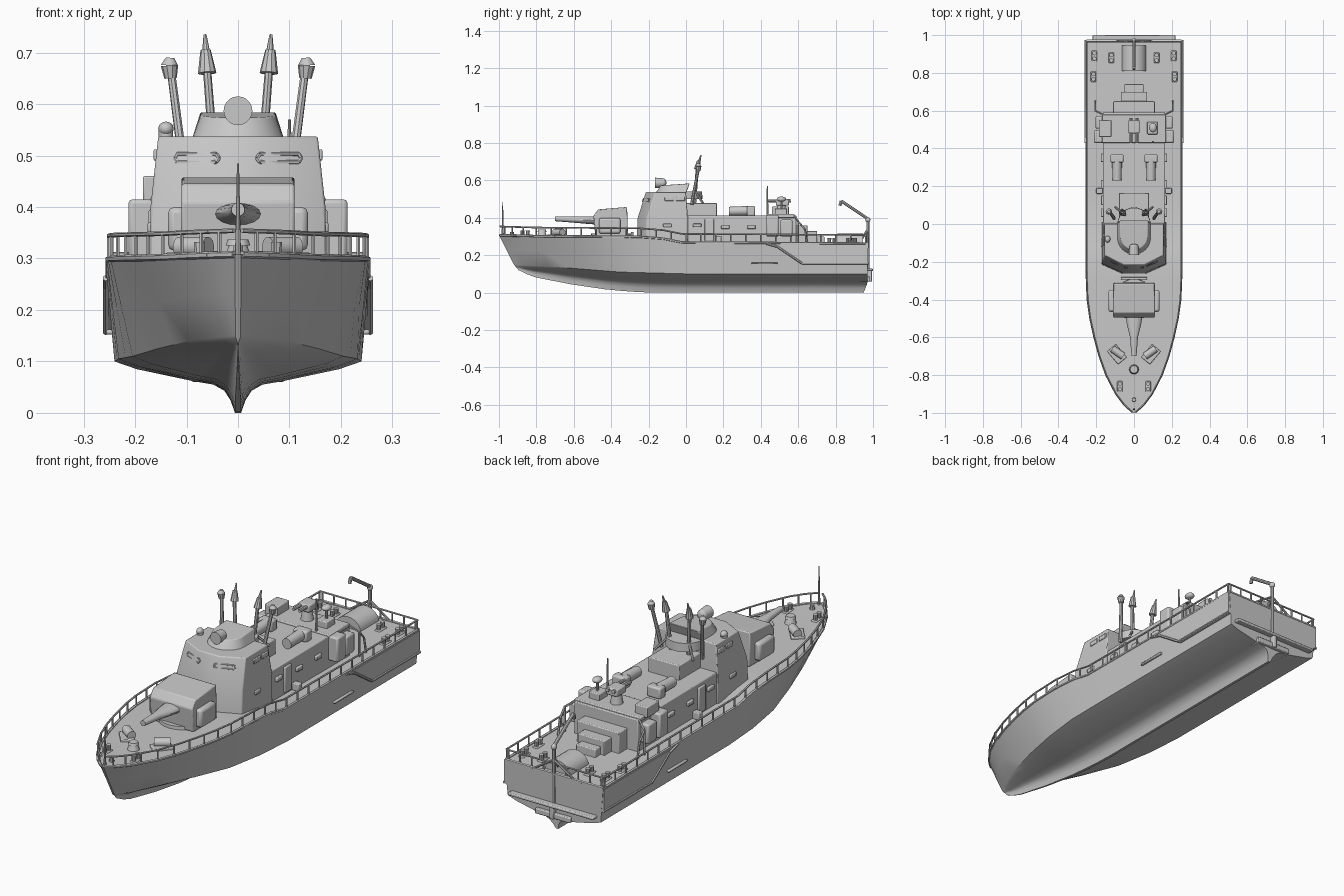
import bpy, bmesh, math
from mathutils import Vector, Matrix

if "Cube" in bpy.data.objects:
    bpy.data.objects.remove(bpy.data.objects["Cube"])

grey = bpy.data.materials.new("ship grey")
grey.diffuse_color = (0.58, 0.58, 0.58, 1)
grey.use_nodes = True
grey.node_tree.nodes["Principled BSDF"].inputs["Base Color"].default_value = grey.diffuse_color


def finish(name, bm, bevel=0):
    bmesh.ops.recalc_face_normals(bm, faces=bm.faces)
    me = bpy.data.meshes.new(name)
    bm.to_mesh(me)
    bm.free()
    me.materials.append(grey)
    ob = bpy.data.objects.new(name, me)
    bpy.context.collection.objects.link(ob)
    if bevel:
        m = ob.modifiers.new("bevel", 'BEVEL')
        m.width, m.segments = bevel, 2
    bpy.ops.object.select_all(action='DESELECT')
    ob.select_set(True)
    bpy.context.view_layer.objects.active = ob
    bpy.ops.object.shade_smooth_by_angle(angle=math.radians(32))
    return ob


def box(name, x, y, z, rot=0, bevel=0.004):
    """Box from (min, max) ranges, turned about its own vertical axis."""
    bm = bmesh.new()
    c = Vector([(a[0] + a[1]) / 2 for a in (x, y, z)])
    s = [a[1] - a[0] for a in (x, y, z)]
    turn = Matrix.Rotation(math.radians(rot), 4, "Z")
    bmesh.ops.create_cube(bm, size=1, matrix=Matrix.Translation(c) @ turn @ Matrix.Diagonal((*s, 1)))
    return finish(name, bm, bevel)


def loft(name, rings, bevel=0):
    """Closed rings joined by quads, capped at both ends."""
    bm = bmesh.new()
    vs = [[bm.verts.new(p) for p in r] for r in rings]
    n = len(vs[0])
    for a, b in zip(vs, vs[1:]):
        for i in range(n):
            bm.faces.new((a[i], a[(i + 1) % n], b[(i + 1) % n], b[i]))
    bm.faces.new(vs[0])
    bm.faces.new(vs[-1])
    return finish(name, bm, bevel)


def rods(name, segs, sides=8):
    """Round bars: (start, end, start radius, end radius)."""
    bm = bmesh.new()
    for p, q, r1, r2 in segs:
        p, q = Vector(p), Vector(q)
        d = q - p
        m = Matrix.Translation((p + q) / 2) @ d.to_track_quat('Z', 'Y').to_matrix().to_4x4()
        bmesh.ops.create_cone(bm, cap_ends=True, segments=sides, radius1=r1, radius2=r2, depth=d.length, matrix=m)
    return finish(name, bm)


def path(pts, r):
    return [(a, b, r, r) for a, b in zip(pts, pts[1:])]


def ball(name, c, s):
    bm = bmesh.new()
    bmesh.ops.create_uvsphere(bm, u_segments=16, v_segments=10, radius=1,
                              matrix=Matrix.Translation(c) @ Matrix.Diagonal((*s, 1)))
    return finish(name, bm)


def lerp(tab, t):
    for (a, u), (b, v) in zip(tab, tab[1:]):
        if t <= b:
            return u + (v - u) * max(0, t - a) / (b - a)
    return tab[-1][1]


# Hull
DECK_W = [(-1, .006), (-.975, .035), (-.95, .06), (-.9, .098), (-.8, .15), (-.7, .186), (-.6, .213),
          (-.5, .235), (-.4, .249), (-.25, .255), (1, .255)]
DECK_Z = [(-1, .308), (-.8, .302), (-.2, .298), (-.12, .288), (-.02, .268), (1, .262)]
CHINE_W = [(0, .005), (.05, .055), (.1, .095), (.2, .155), (.3, .205), (.4, .232), (.5, .24), (1, .24)]
CHINE_Z = [(0, .15), (.1, .14), (.2, .125), (.3, .11), (.5, .1), (1, .1)]
KEEL_Z = [(0, .12), (.04, .085), (.15, .045), (.25, .018), (.33, .004), (.4, 0), (1, 0)]
# Bottom section: share of chine width, share of chine height above keel
BOTTOM = [(.82, .85), (.37, .62), (.2, .55), (.11, .43), (.06, .24)]
rings = []
for t in [0, .0125, .025, .05, .075, .1, .15, .2, .25, .3, .35, .4, .44, .5, .6, .8, 1]:
    yd = -1 + 1.975 * t
    w, zd = lerp(DECK_W, yd), lerp(DECK_Z, yd)
    c, zc, zk = lerp(CHINE_W, t), lerp(CHINE_Z, t), lerp(KEEL_Z, t)
    at = lambda stem, end: stem + (end - stem) * t
    half = [(w, yd, zd), (.5 * (w + c), at(-.96, .973), .5 * (zd + zc)), (c, at(-.92, .97), zc)]
    half += [(a * c, at(-.895 - .025 * b, .95 + .02 * min(1, 2 * b)), zk + b * (zc - zk)) for a, b in BOTTOM]
    half.append((min(.006, .03 * c + .0005), at(-.895, .95), zk))
    rings.append(half + [(-x, y, z) for x, y, z in reversed(half)])
loft("hull", rings)


# Gunwale and railings
def edge(y, s, up=0, inset=.004):
    return (s * max(lerp(DECK_W, y) - inset, 0), y, lerp(DECK_Z, y) + up)


ys = [-.995, -.975, -.95, -.9, -.85, -.8, -.7, -.6, -.5, -.4, -.25, -.12, -.02, .2, .4, .6, .8, .965]
posts = [-.97, -.93, -.87] + [-.8 + .08 * i for i in range(23)]
for s, side in ((1, "right"), (-1, "left")):
    rods(side + "_gunwale", path([edge(y, s, 0) for y in ys], .007), 6)
    rods(side + "_rail", path([edge(y, s, .046) for y in ys], .0045), 6)
    rods(side + "_rail_posts", [(edge(y, s), edge(y, s, .046), .004, .004) for y in posts], 6)
rods("stern_rail", path([(-.25, .965, .308), (.25, .965, .308)], .0045)
     + [((x * .06, .965, .26), (x * .06, .965, .308), .004, .004) for x in range(-4, 5)], 6)
rods("stern_gunwale", path([(-.252, .97, .263), (.252, .97, .263)], .007), 6)
rods("bow_staff", [((0, -.98, .3), (0, -.98, .485), .006, .002)])

# Side sponsons with sloping strakes, transom shelf, rudder
for s in (1, -1):
    prof = [(.48, .258), (.62, .152), (.972, .152), (.972, .258)]
    loft("side_sponson", [[(s * x, y, z) for y, z in prof] for x in (.235, .258)])
    rods("side_strake", path([(s * .257, .43, .262), (s * .257, .49, .245), (s * .257, .62, .157),
                              (s * .257, .975, .157)], .006), 6)
    box("short_strake", sorted((s * .235, s * .256)), (.35, .49), (.152, .162))
box("transom_shelf", (-.22, .22), (.96, 1), (.115, .128))
box("rudder_bracket", (-.09, .09), (.93, .985), (.06, .085))
box("rudder", (-.01, .01), (.955, .995), (.06, .12))


# Wheelhouse: angled front tapering upward
def plan(w, tip, corner, back, z):
    return [(-w, back, z), (-w, corner, z), (-w * .35, tip, z), (w * .35, tip, z), (w, corner, z), (w, back, z)]


loft("wheelhouse", [plan(.172, -.265, -.215, .01, .26), plan(.17, -.258, -.21, .01, .4),
                    plan(.155, -.215, -.165, .0, .537)], .004)


# Flying bridge with a rounded front
def rounded_plan(w, front, back, z, slope=0):
    arc = [(w * math.cos(a), front + w - w * math.sin(a), z) for a in [math.pi * i / 16 for i in range(17)]]
    ring = [(w, back, z)] + arc + [(-w, back, z)]
    return [(x, y, h + slope * (y - back)) for x, y, h in ring]


loft("flying_bridge", [rounded_plan(.09, -.165, .0, .53), rounded_plan(.073, -.135, .02, .584, .07)], .003)
rods("bridge_back_curve", [((0, .0, .5), (0, .0, .54), .088, .086)], 24)

# Window frames and ports
front_y = [(.0, -.229), (.055, -.229), (.16, -.178)]
for s in (1, -1):
    loop = [(.042, .487), (.118, .487), (.123, .495), (.118, .503), (.042, .503), (.037, .495), (.042, .487)]
    rods("front_window_frame", path([(s * x, lerp(front_y, x) + (z - .495) * .31, z) for x, z in loop], .004), 6)
    for y, z in ((-.09, .5), (-.03, .5)):
        box("side_window", sorted((s * .15, s * .164)), (y - .024, y + .024), (z - .01, z + .012), 0, .003)
    for y, z in ((-.1, .36), (.06, .36), (.21, .35), (.35, .35)):
        box("side_port", sorted((s * .16, s * .176)), (y - .022, y + .022), (z - .01, z + .01))
    box("side_door", sorted((s * .16, s * .174)), (.1, .15), (.275, .395))
    box("deck_step", sorted((s * .165, s * .2)), (.16, .19), (.265, .3))

# Searchlight and bridge lamp
rods("searchlight", [((0, -.165, .587), (0, -.12, .587), .028, .024), ((0, -.135, .53), (0, -.135, .58), .01, .01)], 20)
ball("searchlight_back", (0, -.12, .587), (.024, .015, .024))
rods("roof_dome_base", [((-.14, -.08, .53), (-.14, -.08, .55), .014, .014)], 12)
ball("roof_dome", (-.14, -.08, .552), (.015, .018, .014))

# Long deckhouse and raised trunk
box("deckhouse", (-.165, .165), (-.02, .59), (.255, .412))
box("raised_trunk", (-.08, .08), (-.02, .165), (.4, .48))
box("aft_house_wide", (-.17, .17), (.43, .58), (.4, .42))
for s in (1, -1):
    box("side_locker", sorted((s * .16, s * .213)), (.43, .495), (.3, .415), bevel=.008)
    box("side_locker_aft", sorted((s * .16, s * .205)), (.505, .57), (.3, .39), bevel=.008)
    # Air intakes
    rods("air_intake", [((s * .09, .23, .435), (s * .09, .345, .438), .024, .026)], 16)
    box("intake_mouth", sorted((s * .055, s * .125)), (.325, .37), (.41, .462), bevel=.008)
    # Aft ladder frames
    rods("aft_frame", path([(s * .205, .6, .265), (s * .205, .6, .38), (s * .165, .58, .41)], .005)
         + path([(s * .205, .65, .265), (s * .205, .635, .34), (s * .205, .6, .38)], .005), 6)

# Aft stepped lockers
box("step_upper", (-.11, .11), (.58, .65), (.255, .36))
box("step_middle", (-.07, .07), (.63, .7), (.255, .33))
box("step_lower", (-.05, .05), (.69, .74), (.255, .3))

# Aft gun mount and roof gear
rods("gun_pedestal", [((0, .51, .41), (0, .51, .47), .03, .02)], 16)
box("gun_cradle", (-.03, .03), (.48, .55), (.465, .5), bevel=.006)
rods("aft_gun_barrels", [((s * .016, .43, .49), (s * .016, .56, .492), .007, .009) for s in (1, -1)])
box("roof_box_right", (.07, .125), (.475, .54), (.41, .45))
box("roof_box_left", (-.185, -.12), (.46, .55), (.41, .46))
rods("roof_posts", [((.1, .435, .41), (.1, .435, .57), .006, .003), ((.1, .51, .44), (.1, .51, .5), .006, .006)])
ball("roof_lamp", (.1, .51, .5), (.02, .025, .014))

# Four leaning masts with heads
for s in (1, -1):
    rods("outer_mast", [((s * .105, .03, .47), (s * .129, .065, .655), .009, .008)])
    rods("outer_mast_head", [((s * .131, .066, .65), (s * .133, .066, .675), .012, .017),
                             ((s * .133, .066, .675), (s * .132, .066, .69), .017, .008)], 10)
    rods("inner_mast", [((s * .045, .045, .47), (s * .06, .06, .665), .009, .008),
                        ((s * .062, .07, .7), (s * .064, .08, .735), .008, .003)])
    rods("inner_mast_head", [((s * .06, .06, .66), (s * .063, .068, .705), .018, .01)], 10)
    rods("mast_stay", path([(s * .1, .09, .48), (s * .05, .05, .54)], .006))

# Forward gun turret
side = [(-.485, .3), (-.495, .41), (-.47, .445), (-.315, .458), (-.31, .3)]
loft("turret", [[(x, y, z) for y, z in side] for x in (-.11, .11)], .005)
rods("turret_ring", [((0, -.4, .285), (0, -.4, .315), .11, .108)], 24)
for s in (1, -1):
    box("turret_side_pod", sorted((s * .1, s * .136)), (-.465, -.35), (.315, .4), bevel=.012)


# Flattened tapering gun barrel
def oval(y, rx, rz, z):
    return [(rx * math.cos(a), y, z + rz * math.sin(a)) for a in [math.tau * i / 16 for i in range(16)]]


loft("gun_barrel", [oval(-.48, .046, .022, .386), oval(-.53, .038, .02, .388), oval(-.6, .021, .017, .391),
                    oval(-.7, .013, .013, .395)])
box("breakwater", (-.07, .07), (-.295, -.28), (.29, .325))

# Foredeck winches, capstan and mooring bollards
for s in (1, -1):
    box("winch_base", sorted((s * .06, s * .12)), (-.735, -.645), (.295, .312), -s * 40)
    rods("winch_drum", [((s * .058, -.7, .322), (s * .115, -.66, .322), .02, .02)], 14)
    for x, y, z in ((.075, -.86, .3), (.21, .89, .26), (.12, .88, .26), (.215, .78, .26)):
        rods("bollard", [((s * x, y + d, z), (s * x, y + d, z + .032), .009, .011) for d in (-.014, .014)], 10)
        box("bollard_base", (s * x - .014, s * x + .014), (y - .028, y + .028), (z - .005, z + .008))
rods("capstan", [((0, -.77, .295), (0, -.77, .325), .028, .018), ((0, -.77, .325), (0, -.77, .337), .024, .02)], 16)
rods("bow_fairlead", [((0, -.93, .3), (0, -.93, .325), .012, .01)], 10)

# Stern locker with rounded lid, and davit
lid = [(.065 * math.cos(a), .26 + .055 * math.sin(a)) for a in [math.pi * i / 12 for i in range(13)]]
loft("stern_locker", [[(x, y, z) for x, z in lid] for y in (.81, .945)])
rods("davit", path([(0, .972, .13), (0, .972, .395), (0, .83, .49), (0, .822, .465)], .008))
rods("davit_brace", path([(.0, .972, .34), (.0, .93, .27)], .006)
     + path([(-.1, .97, .265), (0, .972, .33), (.1, .97, .265)], .005))
ball("davit_head", (0, .972, .39), (.012, .014, .014))
